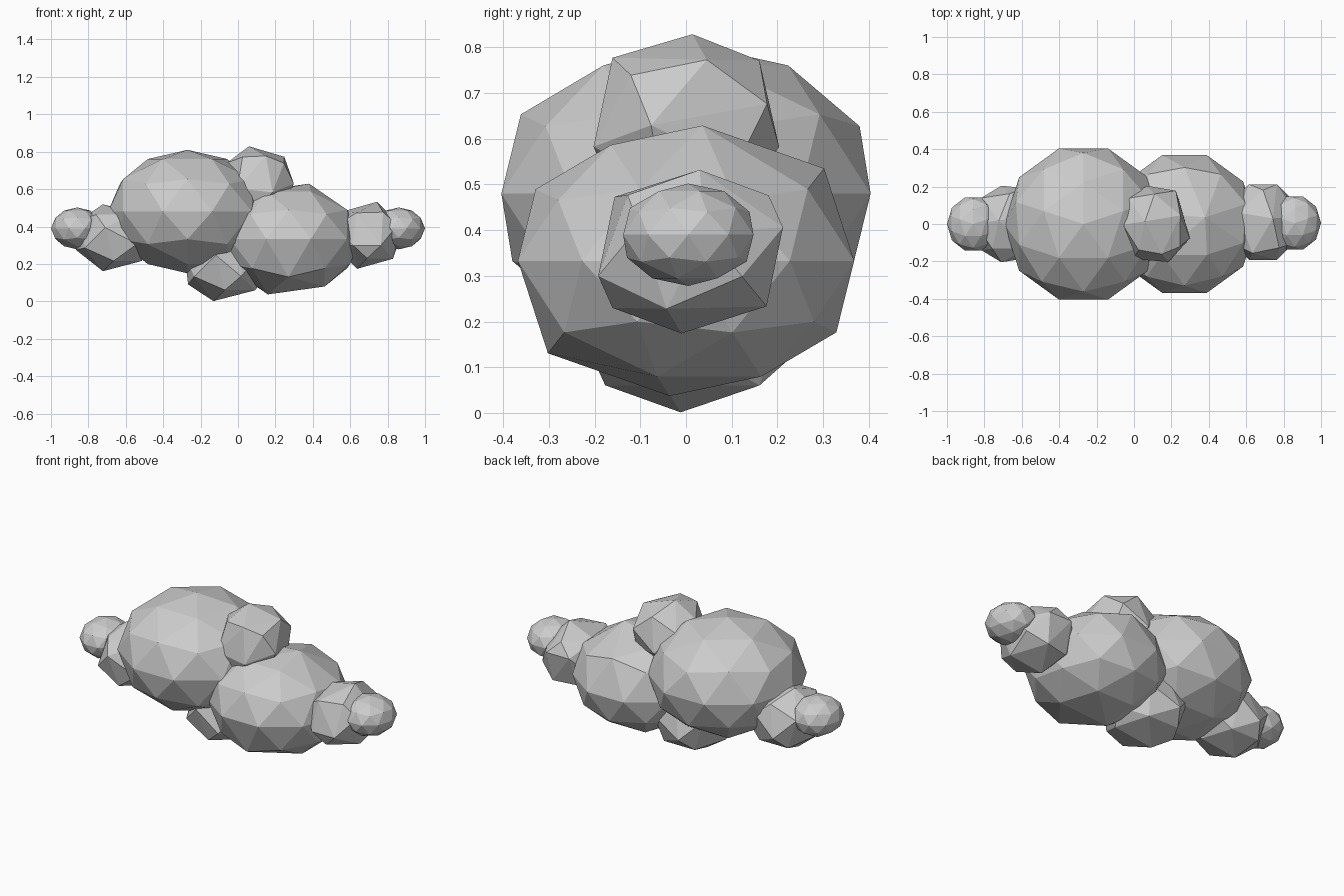
import bpy, math
from mathutils import Matrix

if "Cube" in bpy.data.objects:
    bpy.data.objects.remove(bpy.data.objects["Cube"])


def puff(name, center, radii, keep=1.0):
    """Faceted, squashed ball; keep < 1 thins it to chunkier facets."""
    bpy.ops.mesh.primitive_ico_sphere_add(subdivisions=2, radius=1)
    ob = bpy.context.object
    ob.name = name
    ob.data.transform(Matrix.Rotation(math.pi / 2, 4, 'Z'))
    ob.data.transform(Matrix.Diagonal((*radii, 1)))
    ob.location = center
    if keep < 1:
        mod = ob.modifiers.new("chunky", 'DECIMATE')
        mod.ratio = keep
    return ob


# Two large puffs
puff("large_puff_left", (-0.27, 0, 0.48), (0.425, 0.425, 0.33))
puff("large_puff_right", (0.27, 0, 0.333), (0.387, 0.387, 0.298), 0.9)

# Chunky middle puffs
puff("middle_puff_left", (-0.665, 0, 0.34), (0.205, 0.21, 0.18), 0.45)
puff("middle_puff_right", (0.69, 0.01, 0.353), (0.19, 0.22, 0.18), 0.45)
puff("top_puff", (0.11, -0.005, 0.64), (0.19, 0.215, 0.19), 0.45)
puff("bottom_puff", (-0.07, 0.01, 0.19), (0.22, 0.24, 0.19), 0.45)

# Small end puffs
puff("end_puff_left", (-0.86, 0, 0.39), (0.14, 0.15, 0.112))
puff("end_puff_right", (0.86, 0.005, 0.39), (0.14, 0.15, 0.112))
